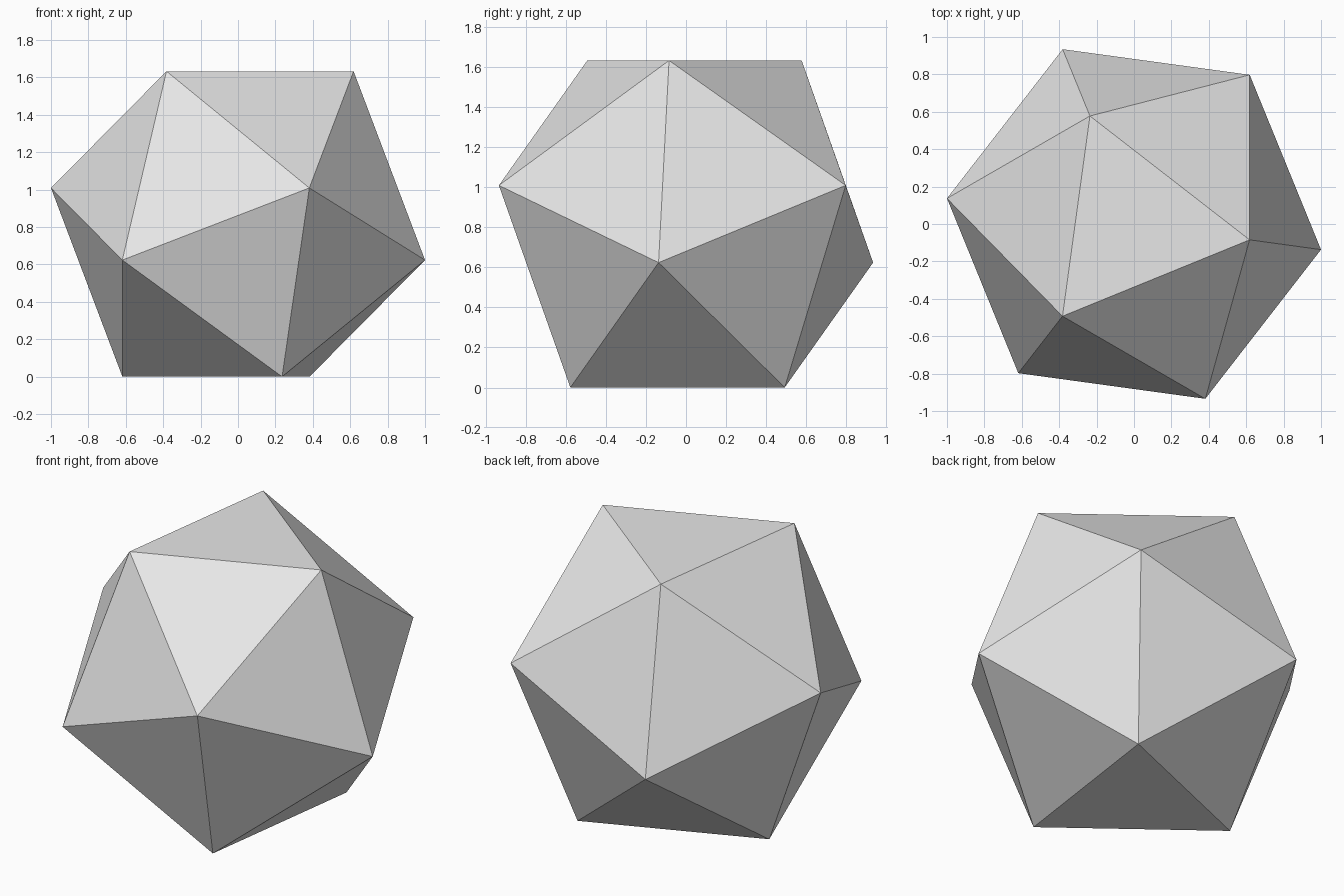
import bpy
import bmesh
import math
from mathutils import Matrix, Vector

cube = bpy.data.objects.get("Cube")
if cube:
    bpy.data.objects.remove(cube, do_unlink=True)

RADIUS = 1.0275   # centre to corner
TURN = math.radians(-7.8)   # heading of one corner of the top face

# Plain grey material
grey = bpy.data.materials.new("light_grey")
grey.use_nodes = True
colour = (0.8, 0.8, 0.8, 1)
grey.diffuse_color = colour
for node in grey.node_tree.nodes:
    if node.type == 'BSDF_PRINCIPLED':
        node.inputs["Base Color"].default_value = colour

# Twenty-sided solid
bm = bmesh.new()
bmesh.ops.create_icosphere(bm, subdivisions=1, radius=RADIUS)
bm.normal_update()
bm.faces.ensure_lookup_table()
top = bm.faces[0]

# Lay one face level on top, so its opposite face rests on the ground
level = top.normal.rotation_difference(Vector((0, 0, 1))).to_matrix().to_4x4()
bm.transform(level)

# Turn it to its heading and lift it to the ground
corner = top.verts[0].co
spin = TURN - math.atan2(corner.y, corner.x)
bm.transform(Matrix.Rotation(spin, 4, 'Z'))
lowest = min(v.co.z for v in bm.verts)
bm.transform(Matrix.Translation((0, 0, -lowest)))
bm.normal_update()

mesh = bpy.data.meshes.new("icosahedron")
bm.to_mesh(mesh)
bm.free()
mesh.materials.append(grey)
solid = bpy.data.objects.new("icosahedron", mesh)
bpy.context.collection.objects.link(solid)
